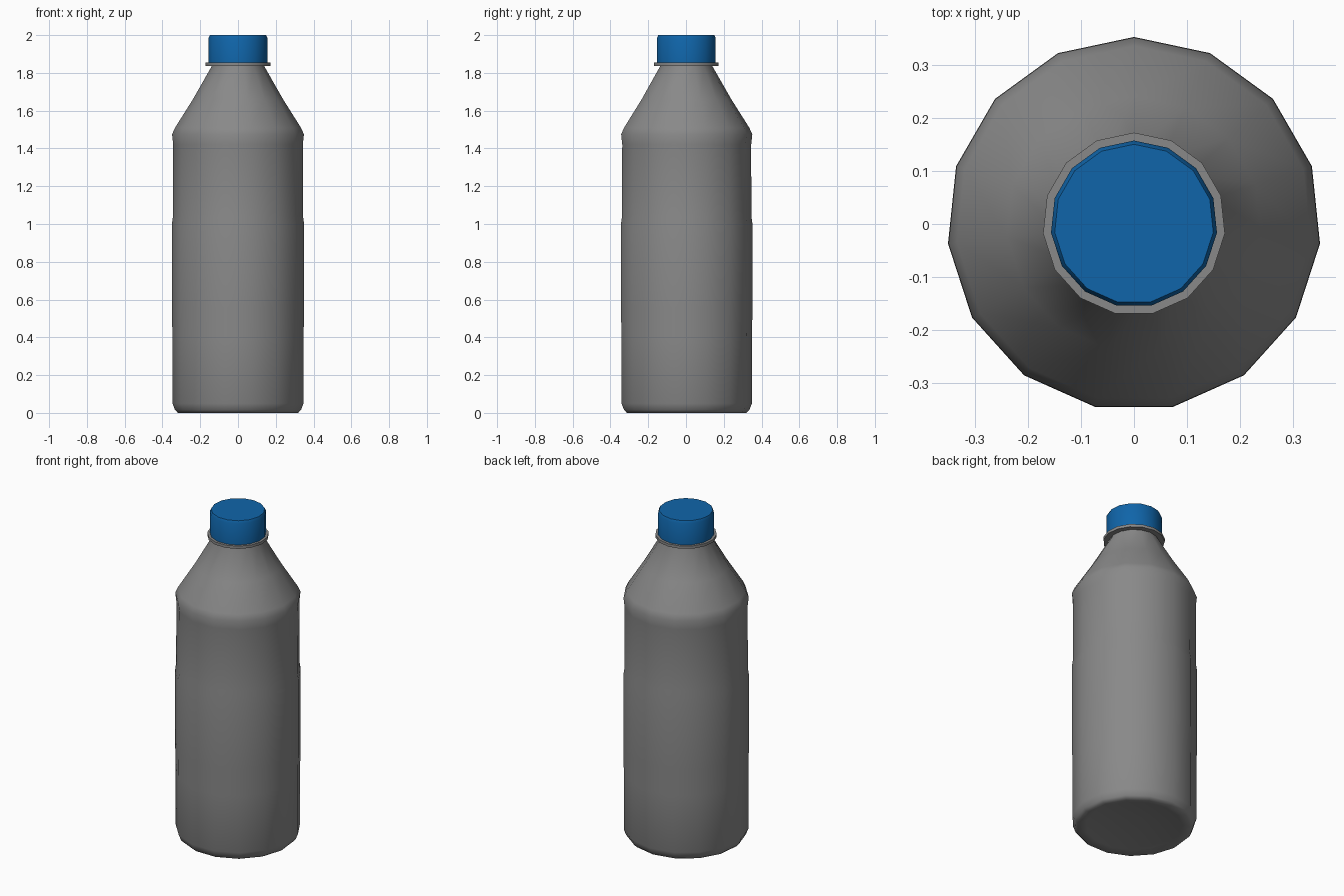
import bpy, bmesh, math

if "Cube" in bpy.data.objects:
    bpy.data.objects.remove(bpy.data.objects["Cube"])

SIDES = 15

def material(name, rgb):
    m = bpy.data.materials.new(name)
    m.diffuse_color = (*rgb, 1)
    m.use_nodes = True
    m.node_tree.nodes["Principled BSDF"].inputs["Base Color"].default_value = m.diffuse_color
    return m

def lathe(name, profile, mat, angle):
    """Revolve (radius, z) points, with one corner pointing to +y."""
    bm = bmesh.new()
    rings = []
    for r, z in profile:
        if r == 0:
            rings.append([bm.verts.new((0, 0, z))] * SIDES)
        else:
            rings.append([bm.verts.new((r * math.cos(math.pi / 2 + math.tau * k / SIDES),
                                        r * math.sin(math.pi / 2 + math.tau * k / SIDES), z))
                          for k in range(SIDES)])
    for a, b in zip(rings, rings[1:]):
        for k in range(SIDES):
            n = (k + 1) % SIDES
            bm.faces.new(list(dict.fromkeys((a[k], a[n], b[n], b[k]))))
    bmesh.ops.recalc_face_normals(bm, faces=bm.faces[:])
    me = bpy.data.meshes.new(name)
    bm.to_mesh(me)
    bm.free()
    me.materials.append(mat)
    ob = bpy.data.objects.new(name, me)
    bpy.context.collection.objects.link(ob)
    bpy.ops.object.select_all(action='DESELECT')
    ob.select_set(True)
    bpy.context.view_layer.objects.active = ob
    bpy.ops.object.shade_smooth_by_angle(angle=math.radians(angle))
    return ob

grey = material("grey plastic", (0.25, 0.25, 0.25))
blue = material("blue plastic", (0.005, 0.13, 0.40))

# Bottle body with dimpled base, slightly wider label area and sloped shoulder
lathe("bottle_body", [
    (0, 0.03), (0.05, 0.035), (0.27, 0.01), (0.32, 0), (0.335, 0.015), (0.349, 0.05),
    (0.349, 0.40), (0.352, 0.56), (0.352, 1.0), (0.346, 1.04), (0.345, 1.42),
    (0.351, 1.475), (0.335, 1.51), (0.24, 1.66), (0.14, 1.835), (0.14, 1.86)], grey, 60)

# Neck collar
lathe("neck_collar", [(0.13, 1.837), (0.172, 1.837), (0.172, 1.854), (0.13, 1.854)], grey, 30)

# Screw cap
lathe("cap", [(0, 1.854), (0.157, 1.854), (0.157, 1.985), (0.15, 2.0), (0, 2.0)], blue, 50)
